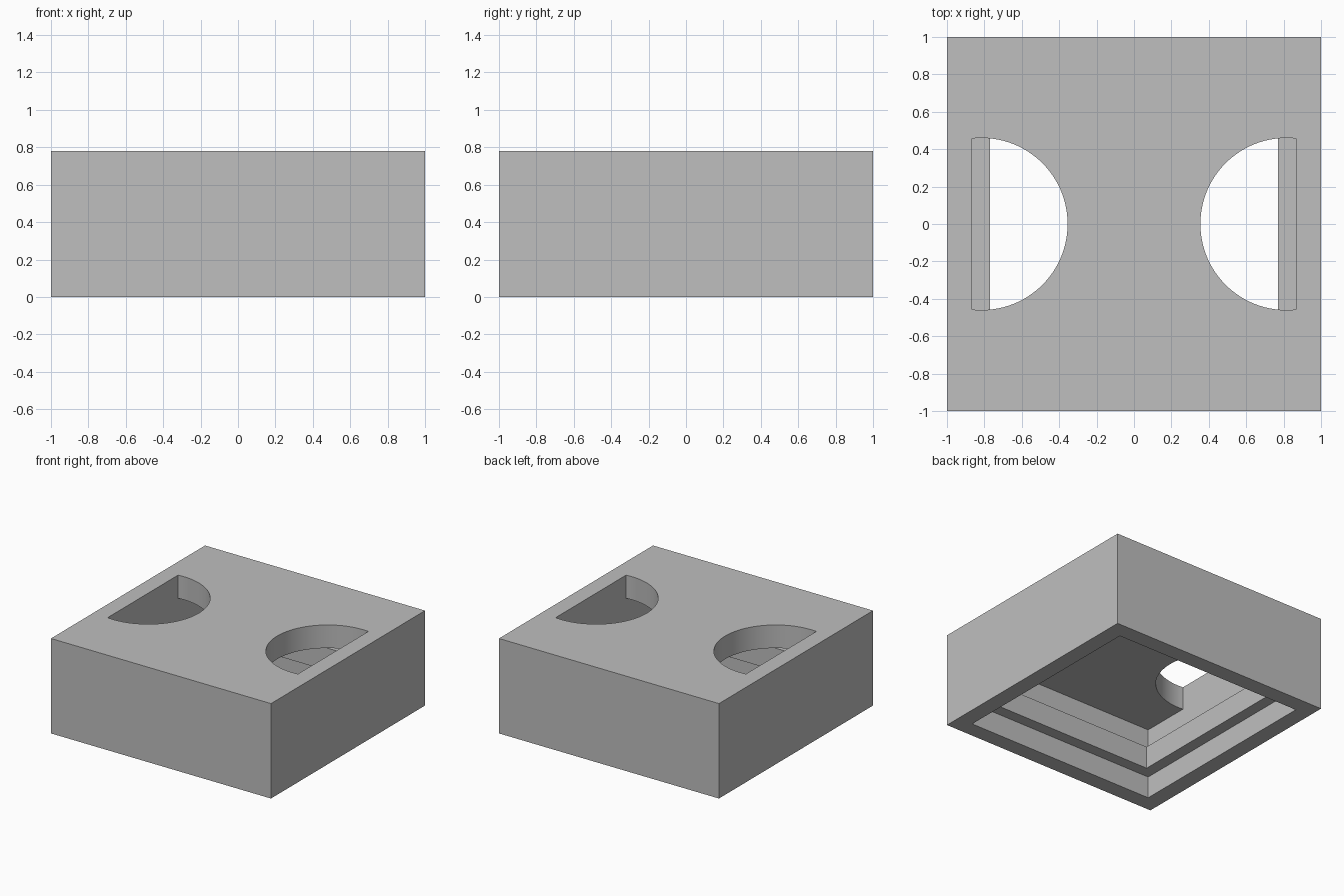
import bpy, bmesh
from math import acos, cos, sin, pi

cube = bpy.data.objects.get("Cube")
if cube:
    bpy.data.objects.remove(cube, do_unlink=True)

HEIGHT, CEILING = 0.78, 0.59
WIDE, NARROW = 0.865, 0.77            # half widths of the cavity and the ledge opening
CENTRE, RADIUS, STEPS = 0.815, 0.46, 64

# Arc of the trimmed round hole on the +x side, from low y to high y
start = acos((WIDE - CENTRE) / RADIUS)
angles = [-start - i / STEPS * 2 * (pi - start) for i in range(STEPS + 1)]
arc = [(CENTRE + RADIUS * cos(a), RADIUS * sin(a)) for a in angles]
side_y = arc[-1][1]

bm = bmesh.new()


def loop(points, z):
    return [bm.verts.new((x, y, z)) for x, y in points]


def turned(points):
    return points + [(-x, -y) for x, y in points]


def square(half, z):
    return loop(turned([(half, -half), (half, -side_y), (half, side_y), (half, half)]), z)


def bridge(a, b):
    for i in range(len(a)):
        j = (i + 1) % len(a)
        bm.faces.new((a[i], a[j], b[j], b[i]))


def ring_edges(verts):
    return [bm.edges.get((v, w)) or bm.edges.new((v, w))
            for v, w in zip(verts, verts[1:] + verts[:1])]


# Outer walls, bottom rim, inner ledge and upper cavity
profile = [(1, HEIGHT), (1, 0), (WIDE, 0), (WIDE, 0.18), (NARROW, 0.18),
           (NARROW, 0.365), (WIDE, 0.365), (WIDE, CEILING)]
rings = [square(half, z) for half, z in profile]
for a, b in zip(rings, rings[1:]):
    bridge(a, b)

# Ceiling of the cavity, notched by both holes
bm.faces.new(loop(turned([(WIDE, -WIDE)] + arc + [(WIDE, WIDE)]), CEILING))

# Hole walls through the top plate
top_edges = ring_edges(rings[0])
for sign in (1, -1):
    points = [(sign * x, sign * y) for x, y in arc]
    lower, upper = loop(points, CEILING), loop(points, HEIGHT)
    bridge(lower, upper)
    top_edges += ring_edges(upper)

# Top surface around the two holes
bmesh.ops.triangle_fill(bm, edges=top_edges, use_beauty=True, normal=(0, 0, 1))
bmesh.ops.remove_doubles(bm, verts=bm.verts[:], dist=0.0001)
bmesh.ops.recalc_face_normals(bm, faces=bm.faces[:])

mesh = bpy.data.meshes.new("hollow_block")
bm.to_mesh(mesh)
bm.free()
block = bpy.data.objects.new("hollow_block", mesh)
bpy.context.collection.objects.link(block)

# Plain grey
grey = bpy.data.materials.new("plain_grey")
grey.use_nodes = True
colour = (0.52, 0.52, 0.52, 1)
grey.diffuse_color = colour
grey.node_tree.nodes["Principled BSDF"].inputs["Base Color"].default_value = colour
mesh.materials.append(grey)

bpy.ops.object.select_all(action="DESELECT")
block.select_set(True)
bpy.context.view_layer.objects.active = block
bpy.ops.object.shade_smooth_by_angle(angle=pi / 6)
